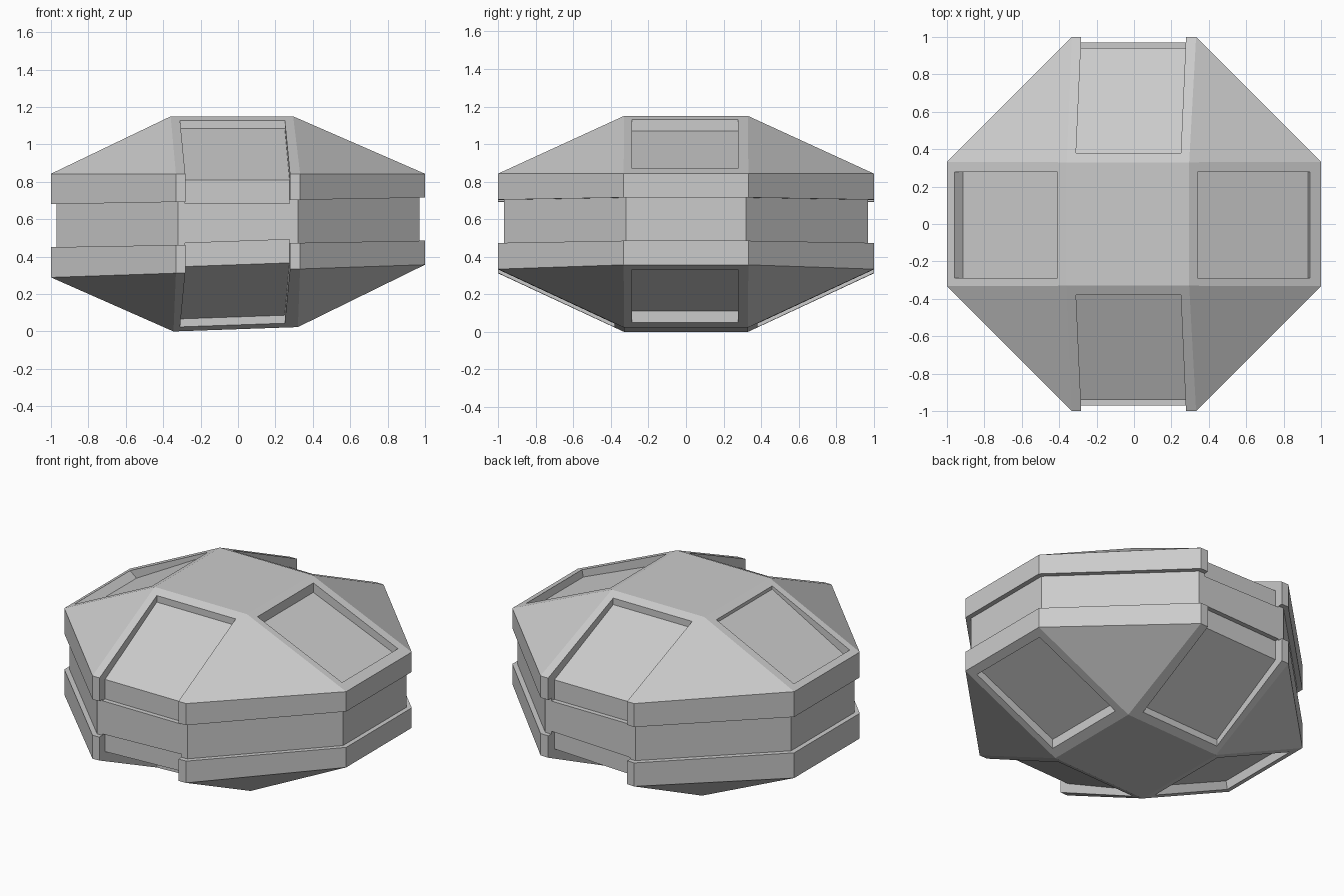
import bpy, bmesh

if "Cube" in bpy.data.objects:
    bpy.data.objects.remove(bpy.data.objects["Cube"])


def octagon(r, half, z, tilt=0.0):
    """Chamfered-square ring on a plane that may tilt along x."""
    pts = [(half, -r), (r, -half), (r, half), (half, r),
           (-half, r), (-r, half), (-r, -half), (-half, -r)]
    return [(x, y, z + tilt * x) for x, y in pts]


def finish(bm, name):
    bmesh.ops.recalc_face_normals(bm, faces=bm.faces[:])
    mesh = bpy.data.meshes.new(name)
    bm.to_mesh(mesh)
    bm.free()
    ob = bpy.data.objects.new(name, mesh)
    bpy.context.collection.objects.link(ob)
    return ob


def hull(name, pts):
    bm = bmesh.new()
    for p in pts:
        bm.verts.new(p)
    bmesh.ops.convex_hull(bm, input=bm.verts[:])
    bmesh.ops.dissolve_limit(bm, angle_limit=0.005, verts=bm.verts[:], edges=bm.edges[:])
    return finish(bm, name)


def loft(name, rings, closed=False):
    """Skin between rings of equal length; cap the ends or close the loop."""
    bm = bmesh.new()
    loops = [[bm.verts.new(p) for p in ring] for ring in rings]
    pairs = list(zip(loops, loops[1:]))
    if closed:
        pairs.append((loops[-1], loops[0]))
    else:
        bm.faces.new(loops[0])
        bm.faces.new(loops[-1])
    n = len(loops[0])
    for a, b in pairs:
        for i in range(n):
            j = (i + 1) % n
            bm.faces.new((a[i], a[j], b[j], b[i]))
    return finish(bm, name)


# Main faceted body: flat roof, upright rim, slightly tilted underside
roof = [(x, y, 1.15) for x in (-0.36, 0.295) for y in (-0.33, 0.33)]
base = [(x, y, 0.0121 + 0.035 * x) for x in (-0.345, 0.32) for y in (-0.33, 0.33)]
body = hull("faceted_body", roof + base
            + octagon(1.0, 0.332, 0.843) + octagon(1.0, 0.332, 0.323, 0.034))

# Groove running round the waist
cutters = [loft("waist_groove", [octagon(0.97, 0.32, 0.468, 0.0175),
                                 octagon(1.2, 0.42, 0.468, 0.0175),
                                 octagon(1.2, 0.42, 0.698, 0.0175),
                                 octagon(0.97, 0.32, 0.698, 0.0175)], closed=True)]


# Front and back recesses, open down to the waist
def open_recess(name, side, profile, tilt):
    rings = []
    for x0 in (-0.327, 0.233):
        ring = []
        for d, z in profile:
            x = x0 + 0.045 * d
            ring.append((x, side * d, z + tilt * x))
        rings.append(ring)
    return loft(name, rings)


upper = [(0.38, 1.085), (0.94, 0.81), (0.94, 0.685), (1.2, 0.685), (1.2, 1.5), (0.38, 1.5)]
lower = [(0.38, 0.078), (0.94, 0.357), (0.94, 0.482), (1.2, 0.482), (1.2, -0.4), (0.38, -0.4)]
for side, label in ((-1, "front"), (1, "back")):
    cutters.append(open_recess(label + "_upper_recess", side, upper, 0.0))
    cutters.append(open_recess(label + "_lower_recess", side, lower, 0.035))

# Closed recesses on the left and right slopes
pockets = {
    "right_upper_recess": [(0.34, 1.07), (0.93, 0.825), (0.94, 0.87), (0.94, 1.5), (0.34, 1.5)],
    "left_upper_recess": [(-0.41, 1.105), (-0.915, 0.825), (-0.96, 0.862), (-1.0, 1.5), (-0.41, 1.5)],
    "right_lower_recess": [(0.375, 0.11), (0.94, 0.38), (0.95, 0.33), (0.95, -0.4), (0.375, -0.4)],
    "left_lower_recess": [(-0.40, 0.085), (-0.94, 0.32), (-0.95, 0.265), (-0.95, -0.4), (-0.40, -0.4)],
}
for label, profile in pockets.items():
    cutters.append(loft(label, [[(x, y, z) for x, z in profile] for y in (-0.288, 0.278)]))

# Carve everything out of the body
bpy.context.view_layer.objects.active = body
for cutter in cutters:
    cutter.hide_render = True
    mod = body.modifiers.new(cutter.name, 'BOOLEAN')
    mod.operation = 'DIFFERENCE'
    mod.solver = 'EXACT'
    mod.object = cutter
    bpy.ops.object.modifier_apply(modifier=mod.name)
for cutter in cutters:
    bpy.data.objects.remove(cutter, do_unlink=True)
